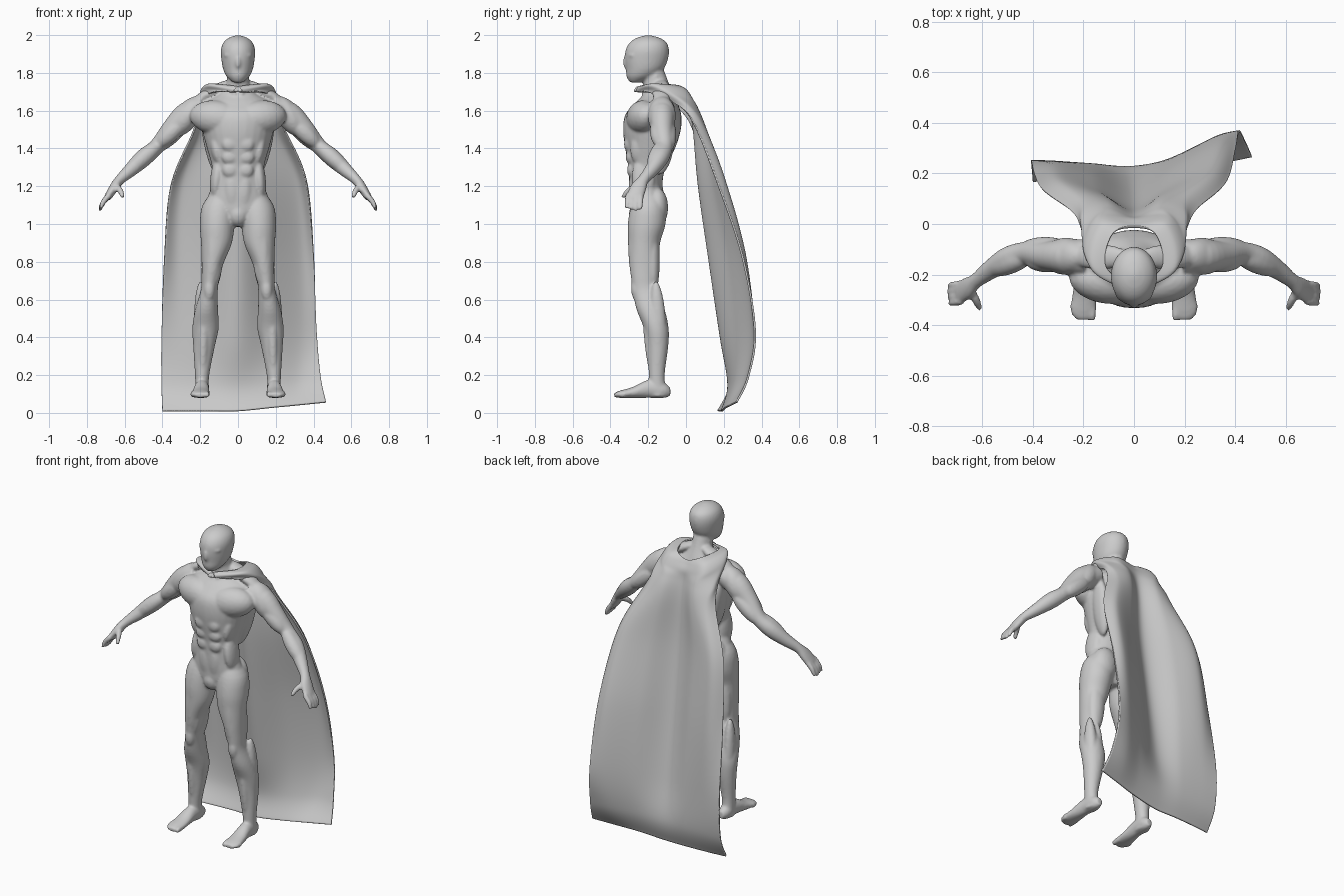
import bpy, bmesh, math
from mathutils import Vector, Matrix

X, Y, Z = Vector((1, 0, 0)), Vector((0, 1, 0)), Vector((0, 0, 1))


def spline(rows, steps):
    """Catmull-Rom interpolation through rows of numbers."""
    pts = [Vector(r) for r in rows]
    out = []
    for i in range(len(pts) - 1):
        a, b, c, d = pts[max(i - 1, 0)], pts[i], pts[i + 1], pts[min(i + 2, len(pts) - 1)]
        for k in range(steps):
            t = k / steps
            out.append(b + (c - a) * (t / 2) + (a * 2 - b * 5 + c * 4 - d) * (t * t / 2)
                       + (b * 3 - a - c * 3 + d) * (t ** 3 / 2))
    return out + [pts[-1]]


def frame(t, ref):
    u = t.cross(ref).normalized()
    return u, u.cross(t).normalized()


def loft(bm, rings, axis=None, ref=Y, side=1, n=28):
    """Closed tube through (x, y, z, width, depth) rings."""
    rings = spline(rings, 4)
    loops = []
    for i, r in enumerate(rings):
        lo, hi = rings[max(i - 1, 0)], rings[min(i + 1, len(rings) - 1)]
        t = axis or Vector(hi[:3]) - Vector(lo[:3])
        u, v = frame(t.normalized(), ref)
        loop = []
        for k in range(n):
            a = 2 * math.pi * k / n
            p = Vector(r[:3]) + u * r[3] * math.cos(a) + v * r[4] * math.sin(a)
            loop.append(bm.verts.new((p.x * side, p.y, p.z)))
        loops.append(loop)
    for p, q in zip(loops, loops[1:]):
        for k in range(n):
            bm.faces.new((p[k], p[k - 1], q[k - 1], q[k]))
    bm.faces.new(loops[0])
    bm.faces.new(loops[-1])


def muscle(bm, m, side):
    """Ellipsoid stretched from a to b with width w and depth d."""
    a, b, (w, d) = Vector(m[:3]), Vector(m[3:6]), m[6:]
    t = b - a
    u, v = frame(t.normalized(), Y)
    mat = Matrix((u * w, v * d, t / 2)).transposed().to_4x4()
    mat.translation = (a + b) / 2
    bmesh.ops.create_icosphere(bm, subdivisions=3, radius=1,
                               matrix=Matrix.Scale(side, 4, X) @ mat)


def finish(name, bm):
    bmesh.ops.recalc_face_normals(bm, faces=bm.faces)
    for f in bm.faces:
        f.smooth = True
    mesh = bpy.data.meshes.new(name)
    bm.to_mesh(mesh)
    bm.free()
    ob = bpy.data.objects.new(name, mesh)
    bpy.context.collection.objects.link(ob)
    return ob


# Main body masses
torso = [(0, -.2, .985, .04, .05), (0, -.2, 1.05, .14, .09), (0, -.2, 1.12, .165, .097),
         (0, -.212, 1.2, .142, .088), (0, -.207, 1.3, .138, .098), (0, -.19, 1.4, .164, .132),
         (0, -.18, 1.5, .19, .153), (0, -.173, 1.58, .2, .148), (0, -.157, 1.64, .185, .113),
         (0, -.145, 1.69, .10, .08), (0, -.16, 1.75, .06, .068), (0, -.18, 1.81, .057, .065)]
head = [(0, -.268, 1.75, .028, .03), (0, -.24, 1.78, .06, .075), (0, -.218, 1.82, .079, .1),
        (0, -.21, 1.87, .088, .114), (0, -.205, 1.92, .091, .115), (0, -.2, 1.96, .078, .098),
        (0, -.2, 1.986, .048, .06), (0, -.2, 1.999, .01, .012)]
leg = [(.085, -.2, 1.19, .035, .05), (.1, -.2, 1.1, .088, .09), (.11, -.208, 1.0, .092, .1),
       (.114, -.222, .9, .082, .085), (.133, -.222, .8, .06, .08), (.145, -.222, .72, .048, .07),
       (.152, -.215, .65, .045, .068), (.166, -.188, .55, .06, .075), (.172, -.158, .45, .07, .066),
       (.18, -.15, .35, .057, .056), (.19, -.155, .2, .038, .042), (.19, -.15, .12, .036, .046),
       (.19, -.15, .085, .035, .049)]
foot = [(.185, -.083, .112, .018, .022), (.188, -.12, .12, .036, .042), (.192, -.2, .127, .039, .048),
        (.197, -.28, .108, .047, .03), (.2, -.345, .099, .051, .02), (.2, -.378, .095, .03, .012)]
arm = [(.18, -.13, 1.62, .06, .07), (.27, -.128, 1.575, .07, .068), (.35, -.125, 1.5, .056, .056),
       (.43, -.115, 1.41, .042, .045), (.5, -.138, 1.35, .047, .047), (.57, -.183, 1.285, .037, .038),
       (.625, -.225, 1.235, .027, .03), (.655, -.25, 1.195, .025, .042), (.69, -.272, 1.14, .02, .047)]

# Muscles: start, end, width, depth
torso_muscles = [
    (-.03, -.252, 1.545, .255, -.205, 1.58, .092, .086),    # chest
    (.18, -.1, 1.6, .11, -.14, 1.26, .036, .06),            # back
    (.2, -.125, 1.67, .34, -.13, 1.47, .064, .074),         # shoulder
    (.02, -.13, 1.76, .25, -.13, 1.64, .03, .05),           # neck slope
    (.043, -.302, 1.465, .043, -.303, 1.38, .044, .026),    # abdominals
    (.043, -.297, 1.39, .043, -.293, 1.315, .043, .024),
    (.041, -.29, 1.325, .041, -.288, 1.245, .041, .023),
    (.036, -.284, 1.27, .025, -.275, 1.07, .04, .024),
    (.13, -.235, 1.48, .1, -.245, 1.31, .03, .055),         # ribs
    (.1, -.225, 1.36, .125, -.225, 1.13, .034, .062),       # waist
    (0, -.26, 1.11, 0, -.245, .985, .055, .05),             # pelvis
    (.085, -.15, 1.19, .1, -.155, .98, .078, .058),         # buttock
    (.055, -.15, 1.79, .015, -.235, 1.68, .016, .016),      # neck cord
    (.0, -.322, 1.89, 0, -.318, 1.82, .013, .014),          # nose
    (.0, -.308, 1.892, .075, -.275, 1.892, .012, .02)]      # brow
limb_muscles = [
    (.27, -.15, 1.565, .43, -.14, 1.41, .047, .046),        # upper arm
    (.26, -.09, 1.55, .45, -.095, 1.385, .045, .042),
    (.4, -.12, 1.44, .59, -.185, 1.27, .045, .047),         # forearm
    (.115, -.25, 1.15, .138, -.262, .68, .048, .05),        # thigh front
    (.15, -.215, 1.15, .163, -.235, .67, .035, .058),
    (.095, -.23, .94, .127, -.245, .66, .032, .046),
    (.115, -.187, 1.06, .145, -.175, .62, .055, .042),      # thigh back
    (.15, -.268, .71, .153, -.258, .59, .03, .028),         # knee
    (.198, -.16, .7, .203, -.135, .26, .034, .042),         # calf
    (.147, -.163, .69, .162, -.137, .24, .034, .044),
    (.178, -.215, .6, .188, -.175, .18, .026, .027),        # shin
    (.222, -.15, .155, .155, -.15, .165, .022, .024)]       # ankle

bm = bmesh.new()
loft(bm, torso, Z)
loft(bm, head, Z)
for s in (1, -1):
    loft(bm, leg, Z, side=s)
    loft(bm, foot, -Y, Z, side=s)
    loft(bm, arm, side=s)
    for m in torso_muscles + limb_muscles:
        muscle(bm, m, s)
    # Fingers, thumb and toes
    for k in range(4):
        y = -.236 - .024 * k
        loft(bm, [(.68, y, 1.155, .016, .014), (.714, y - .003, 1.115, .015, .013),
                  (.734 - .004 * abs(k - 1), y - .006, 1.07 + .006 * abs(k - 1), .01, .01)],
             side=s, n=10)
    loft(bm, [(.645, -.262, 1.2, .018, .018), (.622, -.305, 1.175, .017, .016),
              (.61, -.336, 1.14, .011, .011)], side=s, n=10)
    for k in range(5):
        x = .163 + .019 * k
        loft(bm, [(x, -.32, .1, .014, .018), (x, -.36 + .007 * k, .098, .013, .017),
                  (x, -.383 + .009 * k, .094, .009, .012)], -Y, Z, side=s, n=10)
body = finish("body", bm)
remesh = body.modifiers.new("blend", 'REMESH')
remesh.mode = 'VOXEL'
remesh.voxel_size = .007
remesh.use_smooth_shade = True
smooth = body.modifiers.new("soften", 'SMOOTH')
smooth.factor = .5
smooth.iterations = 9

# Cape: half rows round the collar, then full rows down to the curled hem
collar = [[(.01, -.258, 1.725), (-.11, -.17, 1.738), (-.085, -.04, 1.73), (0, -.012, 1.705)],
          [(.01, -.268, 1.7), (-.16, -.18, 1.735), (-.13, -.01, 1.712), (0, .0, 1.685)],
          [(-.14, -.19, 1.695), (-.195, -.1, 1.7), (-.14, .025, 1.665), (0, .018, 1.65)]]
drape = [
    (1.6, -.2, -.03, -.2, .02, -.11, .06, 0, .025, .11, .06, .2, .02, .2, -.03),
    (1.48, -.24, .045, -.2, .09, -.11, .095, 0, .043, .11, .1, .2, .1, .245, .055),
    (1.2, -.355, .13, -.29, .17, -.16, .14, 0, .068, .15, .15, .3, .205, .36, .16),
    (.8, -.39, .19, -.31, .222, -.17, .195, 0, .125, .17, .23, .33, .31, .4, .295),
    (.4, -.405, .245, -.3, .243, -.16, .225, 0, .185, .18, .27, .33, .345, .415, .365),
    (.15, -.405, .235, -.3, .235, -.16, .232, 0, .225, .18, .26, .33, .315, .437, .33),
    (.01, -.4, .17, -.3, .18, -.16, .188, 0, .19, .18, .21, .33, .24, .465, .268)]
rows = [h + [(-x, y, z) for x, y, z in h[-2::-1]] for h in collar]
for z, *p in drape:
    rows.append([(x, y, z + .1 * max(x, 0)) for x, y in zip(p[::2], p[1::2])])
grid = [spline(r, 10) for r in rows]
columns = [spline(c, 10) for c in zip(*grid)]
bm = bmesh.new()
verts = [[bm.verts.new(p) for p in c] for c in columns]
for c, d in zip(verts, verts[1:]):
    for k in range(len(c) - 1):
        bm.faces.new((c[k], d[k], d[k + 1], c[k + 1]))
cape = finish("cape", bm)
solid = cape.modifiers.new("thickness", 'SOLIDIFY')
solid.thickness = .01
solid.offset = 0
